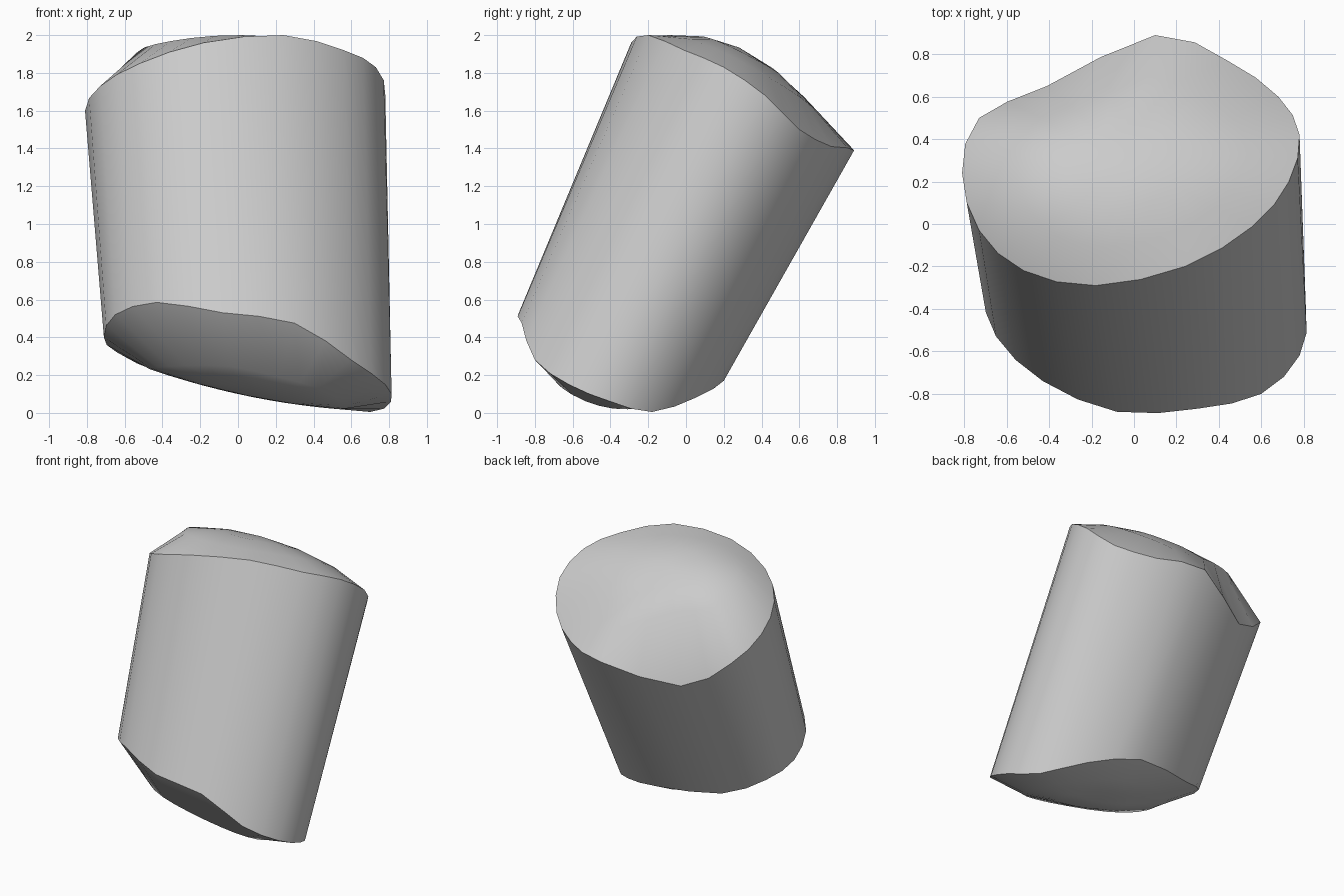
import bpy, bmesh, math
from mathutils import Vector

if "Cube" in bpy.data.objects:
    bpy.data.objects.remove(bpy.data.objects["Cube"])

grey = bpy.data.materials.new("plain_grey")
grey.diffuse_color = (0.6, 0.6, 0.6, 1)
grey.use_nodes = True
grey.node_tree.nodes["Principled BSDF"].inputs["Base Color"].default_value = grey.diffuse_color

# Matching control points of the upper and lower rims, from the front counter-clockwise
TOP = [(-.18, -.29, 1.96), (.24, -.2, 2.0), (.56, -.01, 1.92), (.73, .2, 1.83),
       (.78, .42, 1.68), (.68, .6, 1.5), (.44, .77, 1.41), (.1, .89, 1.39),
       (-.41, .65, 1.25), (-.73, .5, 1.45), (-.81, .24, 1.6), (-.73, -.03, 1.73),
       (-.52, -.22, 1.85)]
BOTTOM = [(-.08, -.885, .53), (.3, -.87, .475), (.6, -.8, .28), (.78, -.62, .15),
          (.81, -.4, .06), (.7, -.18, .005), (.46, .05, .08), (.1, .2, .17),
          (-.38, .11, .21), (-.64, -.06, .32), (-.71, -.3, .4), (-.65, -.53, .52),
          (-.43, -.74, .585)]


def smooth_ring(points):
    """Closed ring with a curved midpoint between each pair of control points."""
    p = [Vector(c) for c in points]
    n = len(p)
    ring = []
    for i in range(n):
        a, b, c, d = p[i - 1], p[i], p[(i + 1) % n], p[(i + 2) % n]
        ring += [b, (b + c) * 0.5625 - (a + d) * 0.0625]
    return ring


def top_height(x, y):
    return 2.0 - 0.83 * max(y, 0) ** 2 - 0.25 * x * x


def bottom_height(x, y):
    return 0.1 - 0.22 * x + 0.13 * x * x + 0.8 * min(y + 0.3, 0) ** 2


def end_cap(bm, rim, centre, height):
    """Domed, uneven end built as shrinking rings closed by a fan."""
    outer = rim
    n = len(rim)
    for scale in (0.68, 0.35):
        inner = []
        for v in rim:
            x = centre[0] + (v.co.x - centre[0]) * scale
            y = centre[1] + (v.co.y - centre[1]) * scale
            inner.append(bm.verts.new((x, y, height(x, y))))
        for i in range(n):
            j = (i + 1) % n
            bm.faces.new((outer[i], outer[j], inner[j], inner[i]))
        outer = inner
    tip = bm.verts.new((*centre, height(*centre)))
    for i in range(n):
        bm.faces.new((outer[i], outer[(i + 1) % n], tip))


# Leaning log-like body
bm = bmesh.new()
upper = [bm.verts.new(c) for c in smooth_ring(TOP)]
lower = [bm.verts.new(c) for c in smooth_ring(BOTTOM)]
n = len(upper)
for i in range(n):
    j = (i + 1) % n
    bm.faces.new((lower[i], lower[j], upper[j], upper[i]))
end_cap(bm, upper, (0.0, 0.28), top_height)
end_cap(bm, lower, (0.05, -0.35), bottom_height)
bmesh.ops.recalc_face_normals(bm, faces=bm.faces)
for f in bm.faces:
    f.smooth = True

# Crisp rims between the side and the ends
rims = set(upper), set(lower)
for e in bm.edges:
    e.smooth = not any(e.verts[0] in r and e.verts[1] in r for r in rims)

mesh = bpy.data.meshes.new("leaning_block")
bm.to_mesh(mesh)
bm.free()
mesh.materials.append(grey)
body = bpy.data.objects.new("leaning_block", mesh)
bpy.context.collection.objects.link(body)
